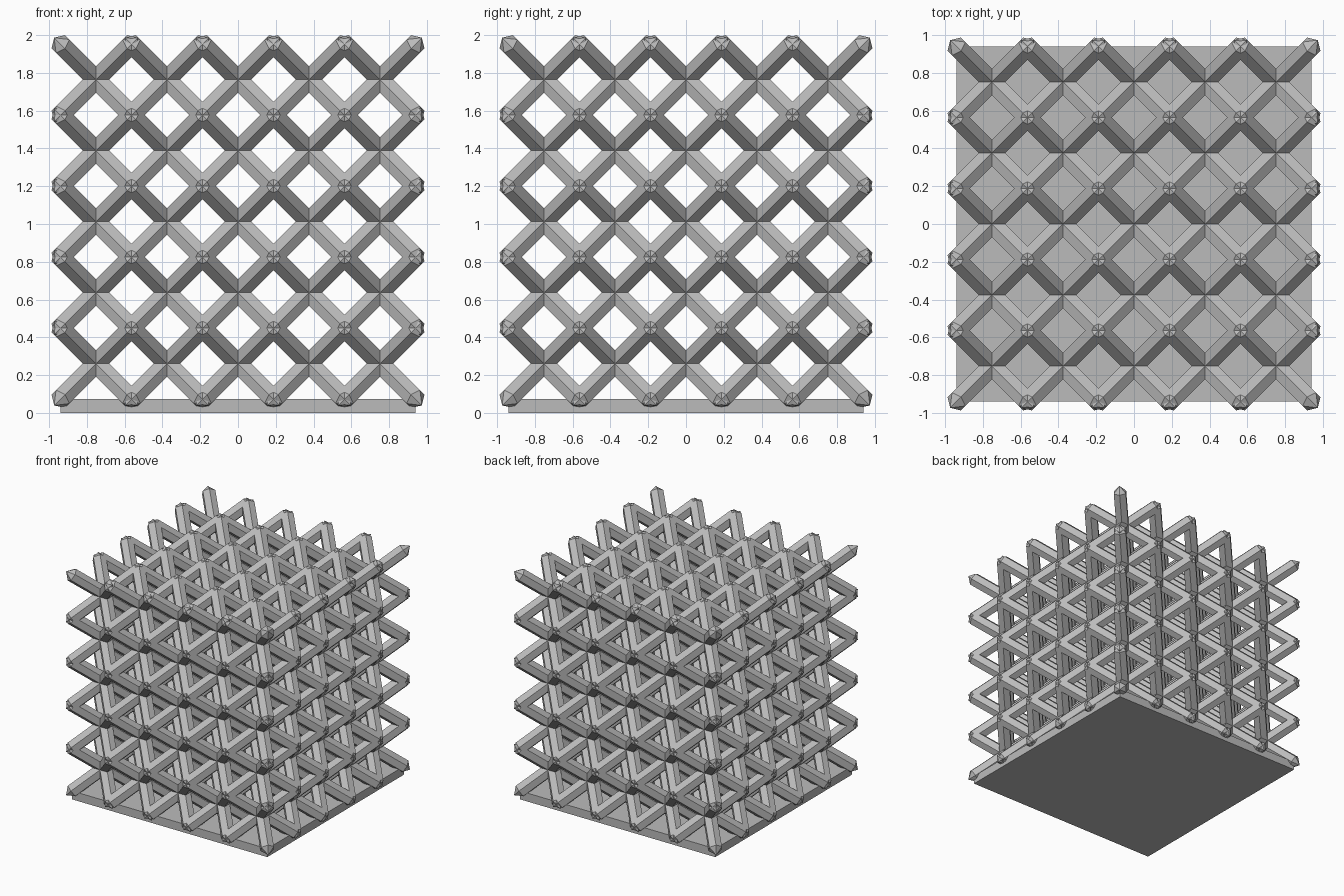
import bpy, bmesh
from math import cos, sin, tau
from mathutils import Vector

if "Cube" in bpy.data.objects:
    bpy.data.objects.remove(bpy.data.objects["Cube"], do_unlink=True)

CELLS = 5
CELL = 0.376
RADIUS = 0.058
SIDES = 6
HALF = CELL * CELLS / 2
BASE_TOP = 0.073

grey = bpy.data.materials.new("plain grey")
grey.use_nodes = True
colour = (0.5, 0.5, 0.5, 1)
grey.diffuse_color = colour
grey.node_tree.nodes["Principled BSDF"].inputs["Base Color"].default_value = colour


def make_object(name, bm, location):
    bmesh.ops.recalc_face_normals(bm, faces=bm.faces)
    mesh = bpy.data.meshes.new(name)
    bm.to_mesh(mesh)
    bm.free()
    mesh.materials.append(grey)
    obj = bpy.data.objects.new(name, mesh)
    obj.location = location
    bpy.context.collection.objects.link(obj)
    return obj


def add_strut(bm, start, end):
    """Hexagonal bar with a pointed cap at each end, one edge turned upward."""
    axis = (end - start).normalized()
    up = Vector((0, 0, 1))
    u = (up - axis * up.dot(axis)).normalized()
    v = axis.cross(u)
    rim = [(u * cos(tau * i / SIDES) + v * sin(tau * i / SIDES)) * RADIUS
           for i in range(SIDES)]
    ring_a = [bm.verts.new(start + p) for p in rim]
    ring_b = [bm.verts.new(end + p) for p in rim]
    tip_a = bm.verts.new(start - axis * RADIUS)
    tip_b = bm.verts.new(end + axis * RADIUS)
    for i in range(SIDES):
        j = (i + 1) % SIDES
        bm.faces.new((ring_a[i], ring_a[j], ring_b[j], ring_b[i]))
        bm.faces.new((ring_a[j], ring_a[i], tip_a))
        bm.faces.new((ring_b[i], ring_b[j], tip_b))


# Lattice: one cell of four crossing diagonals, repeated along each axis
bm = bmesh.new()
for sx in (-1, 1):
    for sy in (-1, 1):
        corner = Vector((sx, sy, 1)) * CELL / 2
        add_strut(bm, -corner, corner)
first = -HALF + CELL / 2
lattice = make_object("lattice_struts", bm, (first, first, BASE_TOP + CELL / 2))
for i, axis_name in enumerate("XYZ"):
    array = lattice.modifiers.new("Repeat " + axis_name, "ARRAY")
    array.count = CELLS
    array.use_relative_offset = False
    array.use_constant_offset = True
    offset = [0, 0, 0]
    offset[i] = CELL
    array.constant_offset_displace = offset

# Base plate
bm = bmesh.new()
bmesh.ops.create_cube(bm, size=1)
bmesh.ops.scale(bm, vec=(HALF * 2, HALF * 2, BASE_TOP), verts=bm.verts)
make_object("base_plate", bm, (0, 0, BASE_TOP / 2))
